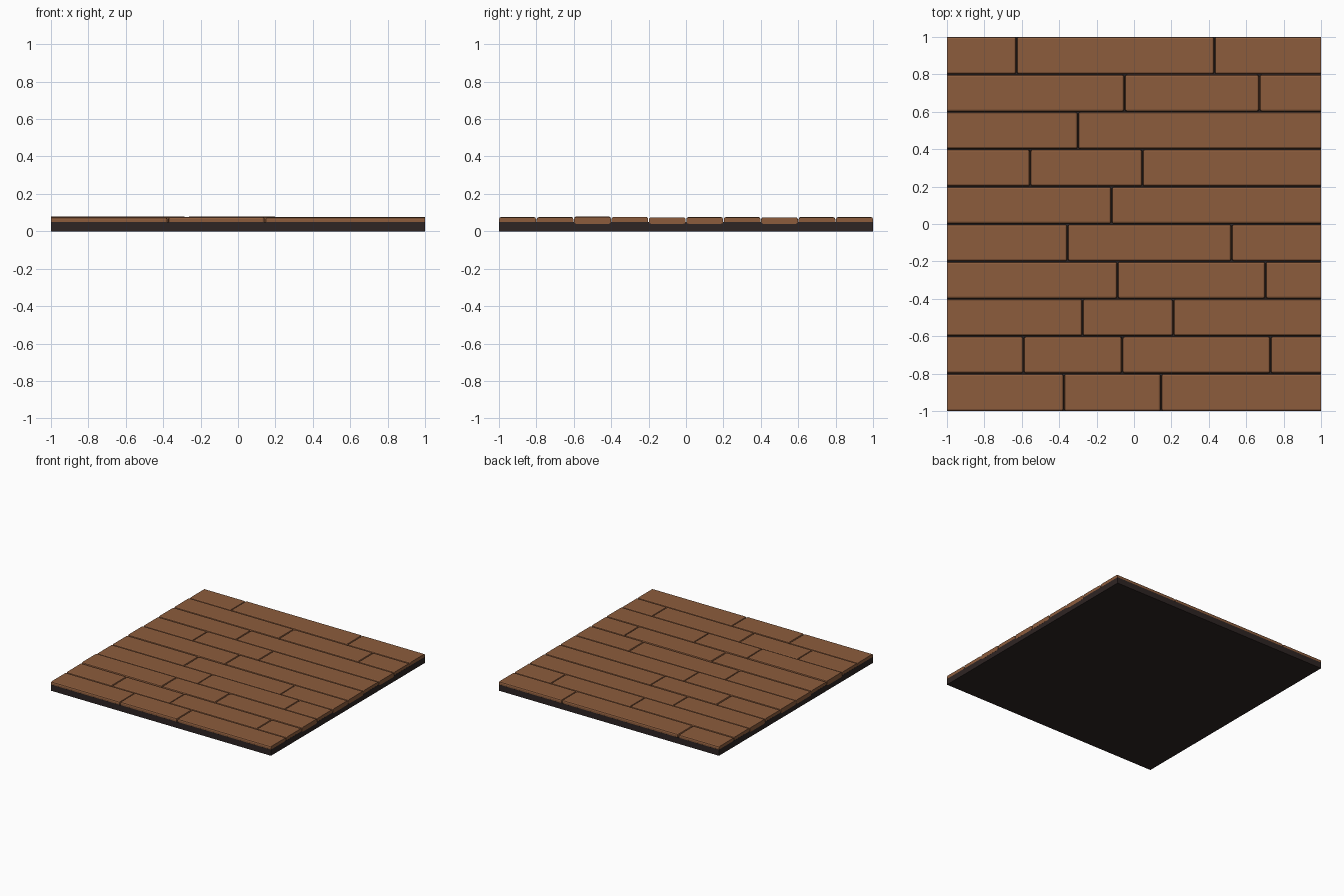
import bpy, bmesh

if "Cube" in bpy.data.objects:
    bpy.data.objects.remove(bpy.data.objects["Cube"])

def material(name, rgb):
    m = bpy.data.materials.new(name)
    m.diffuse_color = (*rgb, 1)
    m.use_nodes = True
    m.node_tree.nodes["Principled BSDF"].inputs["Base Color"].default_value = m.diffuse_color
    return m

WOOD = material("brown wood", (0.262, 0.107, 0.046))
DARK = material("dark underlay", (0.027, 0.018, 0.017))

def box(name, x0, x1, y0, y1, z0, z1, mat, bevel=0.0, skip=()):
    """Box with bevelled edges; end faces lying at x in skip stay flat cut."""
    bm = bmesh.new()
    bmesh.ops.create_cube(bm, size=1)
    for v in bm.verts:
        v.co = (x1 if v.co.x > 0 else x0,
                y1 if v.co.y > 0 else y0,
                z1 if v.co.z > 0 else z0)
    if bevel:
        edges = [e for e in bm.edges
                 if not any(all(abs(v.co.x - s) < 1e-5 for v in e.verts) for s in skip)]
        bmesh.ops.bevel(bm, geom=edges, offset=bevel, segments=2, profile=0.5,
                        affect='EDGES', clamp_overlap=True)
    bmesh.ops.recalc_face_normals(bm, faces=bm.faces)
    me = bpy.data.meshes.new(name)
    bm.to_mesh(me)
    bm.free()
    me.materials.append(mat)
    ob = bpy.data.objects.new(name, me)
    bpy.context.collection.objects.link(ob)
    return ob

# Underlay slab
box("underlay", -1, 1, -1, 1, 0, 0.05, DARK)

# Joint positions for each row of planks, front to back
ROWS = [
    (-0.375, 0.145),
    (-0.59, -0.063, 0.73),
    (-0.275, 0.21),
    (-0.088, 0.703),
    (-0.355, 0.522),
    (-0.12,),
    (-0.555, 0.045),
    (-0.30,),
    (-0.05, 0.67),
    (-0.628, 0.43),
]
PROUD = {2, 4, 5, 7}     # rows whose cut end shows in front of the underlay
TOPS = [0.075, 0.075, 0.078, 0.076, 0.074, 0.075, 0.075, 0.075, 0.075, 0.075]
GAP = 0.002

# Floor planks
for r, joints in enumerate(ROWS):
    y0 = -1 + 0.2 * r
    end = 1.0005 if r in PROUD else 0.9995
    xs = (-end, *joints, end)
    for i, (a, b) in enumerate(zip(xs, xs[1:])):
        x0 = a if i == 0 else a + GAP
        x1 = b if i == len(xs) - 2 else b - GAP
        top = TOPS[r] + 0.001 * ((r + 2 * i) % 3 - 1)
        box(f"plank_{r + 1}_{i + 1}", x0, x1, y0 + GAP * (r > 0), y0 + 0.2 - GAP * (r < 9),
            0.04, top, WOOD, 0.011, (-end, end))
